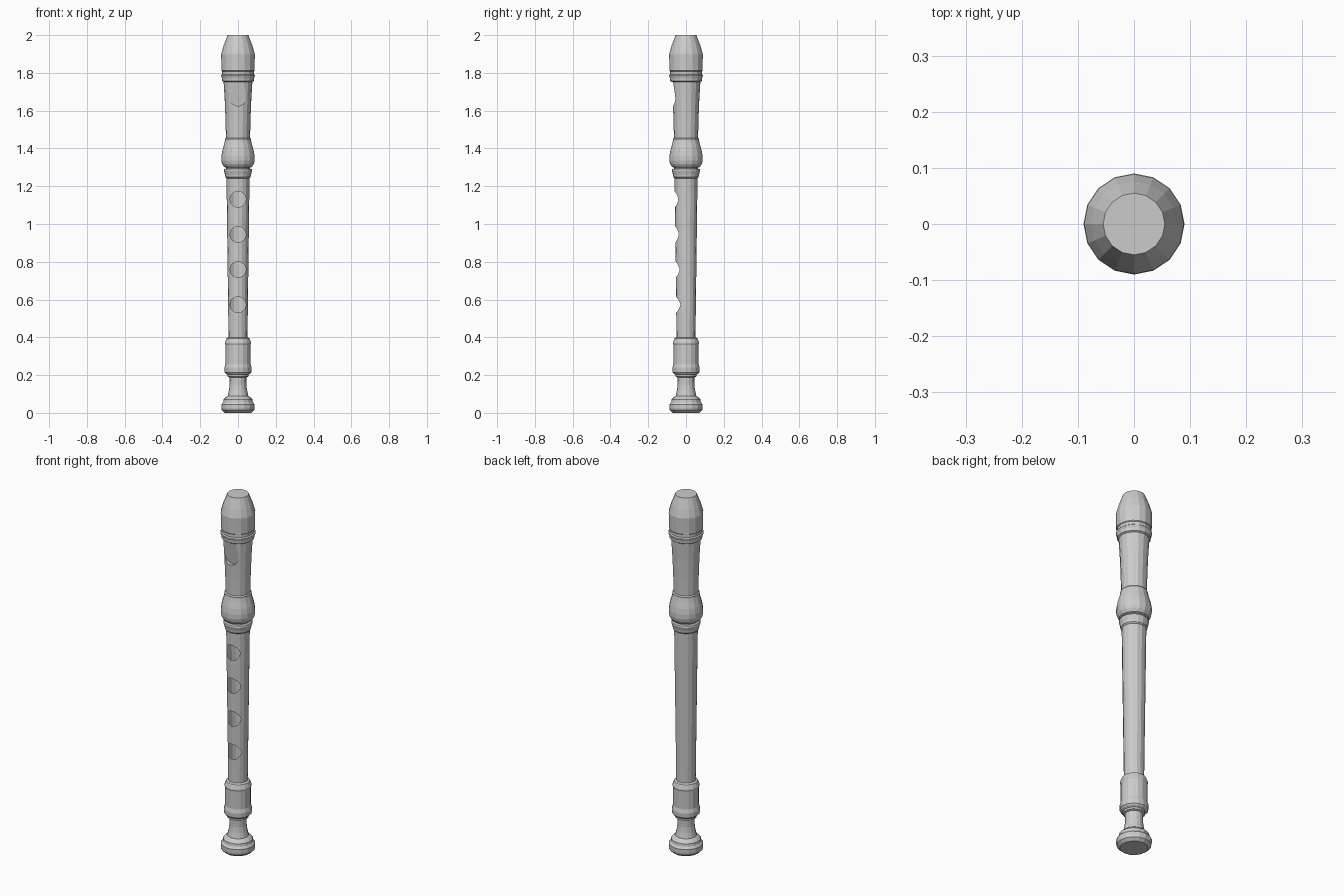
import bpy, bmesh
from math import sin, cos, pi, hypot

if "Cube" in bpy.data.objects:
    bpy.data.objects.remove(bpy.data.objects["Cube"])

SIDES = 16


def make_object(name, bm):
    bmesh.ops.recalc_face_normals(bm, faces=bm.faces)
    mesh = bpy.data.meshes.new(name)
    bm.to_mesh(mesh)
    bm.free()
    obj = bpy.data.objects.new(name, mesh)
    bpy.context.collection.objects.link(obj)
    return obj


def loft(name, rings):
    """Skin a list of equal-length point rings and cap both ends."""
    bm = bmesh.new()
    loops = [[bm.verts.new(p) for p in ring] for ring in rings]
    n = len(loops[0])
    for a, b in zip(loops, loops[1:]):
        for i in range(n):
            j = (i + 1) % n
            bm.faces.new((a[i], a[j], b[j], b[i]))
    bm.faces.new(loops[0][::-1])
    bm.faces.new(loops[-1])
    return make_object(name, bm)


def turned(name, profile):
    """Lathe a (radius, z) profile around the z axis."""
    return loft(name, [[(r * cos(2 * pi * i / SIDES), r * sin(2 * pi * i / SIDES), z)
                        for i in range(SIDES)] for r, z in profile])


def cut(obj, cutter):
    mod = obj.modifiers.new("cut", 'BOOLEAN')
    mod.operation = 'DIFFERENCE'
    mod.solver = 'EXACT'
    mod.object = cutter
    bpy.context.view_layer.update()
    dg = bpy.context.evaluated_depsgraph_get()
    mesh = bpy.data.meshes.new_from_object(obj.evaluated_get(dg))
    obj.modifiers.clear()
    obj.data = mesh
    bpy.data.objects.remove(cutter)


# Foot joint
turned("foot_joint", [
    (0.070, 0.0), (0.086, 0.014), (0.088, 0.025), (0.088, 0.045), (0.078, 0.058),
    (0.076, 0.072), (0.066, 0.082), (0.055, 0.09), (0.048, 0.12), (0.044, 0.15),
    (0.045, 0.188), (0.055, 0.192), (0.055, 0.202), (0.064, 0.207), (0.071, 0.215),
    (0.072, 0.24), (0.066, 0.26), (0.066, 0.36), (0.069, 0.367), (0.069, 0.372),
    (0.060, 0.395), (0.050, 0.40)])

# Body joint
body = turned("body_joint", [
    (0.050, 0.39), (0.061, 1.242), (0.067, 1.248), (0.069, 1.262), (0.075, 1.282),
    (0.073, 1.29), (0.064, 1.294), (0.064, 1.304)])

# Head joint with bulb, tapered barrel, rings and mouthpiece
head = turned("head_joint", [
    (0.064, 1.298), (0.074, 1.302), (0.084, 1.318), (0.088, 1.335), (0.088, 1.36),
    (0.083, 1.39), (0.073, 1.425), (0.069, 1.442), (0.069, 1.45), (0.064, 1.456),
    (0.066, 1.55), (0.070, 1.65), (0.076, 1.752), (0.084, 1.757), (0.086, 1.775),
    (0.090, 1.782), (0.090, 1.787), (0.084, 1.792), (0.084, 1.808), (0.088, 1.812),
    (0.088, 1.82), (0.089, 1.90), (0.076, 1.945), (0.055, 2.0)])

# Finger holes, opening into the hollow tube
for k in range(4):
    z0 = 0.573 + 0.186 * k
    cut(body, loft("hole_cutter", [[(0.042 * cos(2 * pi * i / 24), y,
                                     z0 + 0.042 * sin(2 * pi * i / 24))
                                    for i in range(24)] for y in (-0.2, 0.0)]))
bm = bmesh.new()
bm.from_mesh(body.data)
inner = [f for f in bm.faces if any(
    abs(v.co.y) < 1e-4 and hypot(v.co.x, v.co.y) < 0.046 and 0.5 < v.co.z < 1.21
    for v in f.verts)]
bmesh.ops.delete(bm, geom=inner, context='FACES')
bm.to_mesh(body.data)
bm.free()

# Sound window: U-shaped recess with a sloped floor
outline = [(-0.034, 1.752)] + [(-0.041 * cos(pi * i / 12), 1.666 - 0.041 * sin(pi * i / 12))
                               for i in range(13)] + [(0.034, 1.752)]
cut(head, loft("window_cutter", [
    [(x, -0.2, z) for x, z in outline],
    [(x, -0.048 - 0.16 * (z - 1.625), z) for x, z in outline]]))
